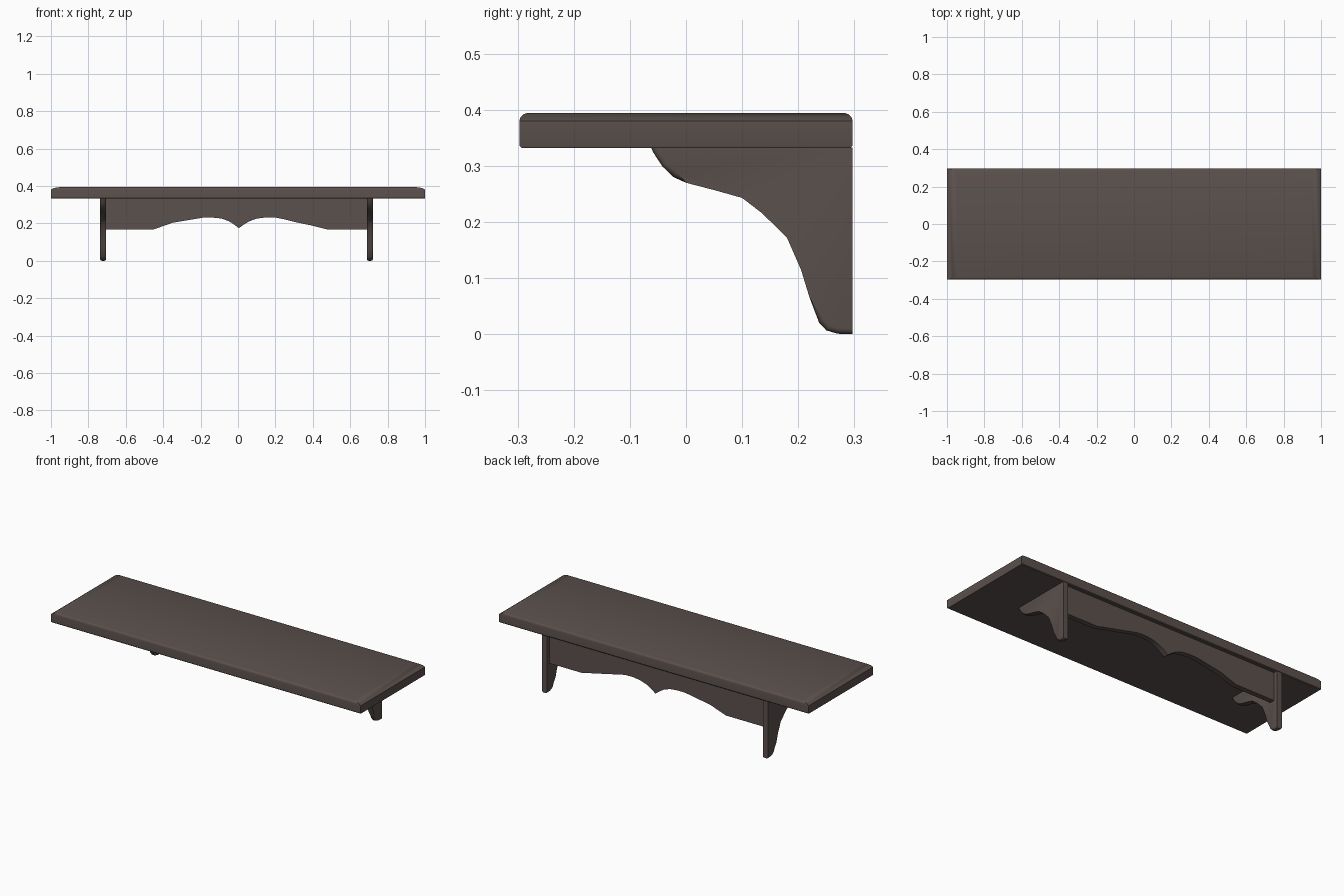
import bpy, bmesh

if "Cube" in bpy.data.objects:
    bpy.data.objects.remove(bpy.data.objects["Cube"])

wood = bpy.data.materials.new("dark brown wood")
wood.diffuse_color = (0.105, 0.082, 0.074, 1)
wood.use_nodes = True
wood.node_tree.nodes["Principled BSDF"].inputs["Base Color"].default_value = wood.diffuse_color


def finish(bm, name):
    bmesh.ops.recalc_face_normals(bm, faces=bm.faces[:])
    mesh = bpy.data.meshes.new(name)
    bm.to_mesh(mesh)
    bm.free()
    mesh.materials.append(wood)
    ob = bpy.data.objects.new(name, mesh)
    bpy.context.collection.objects.link(ob)
    bpy.ops.object.select_all(action='DESELECT')
    ob.select_set(True)
    bpy.context.view_layer.objects.active = ob
    bpy.ops.object.shade_smooth_by_angle(angle=0.6)
    return ob


def extruded(points):
    """Solid between two copies of an outline, given as (near, far) pairs."""
    bm = bmesh.new()
    a = [bm.verts.new(p) for p, q in points]
    b = [bm.verts.new(q) for p, q in points]
    n = len(a)
    bm.faces.new(a)
    bm.faces.new(b[::-1])
    for i in range(n):
        j = (i + 1) % n
        bm.faces.new((a[i], b[i], b[j], a[j]))
    return bm


# Shelf board: stacked rectangles with a rounded top edge, wider on the ends
rings = [(0.998, 0.293, 0.332), (1.0, 0.297, 0.336), (1.0, 0.297, 0.380),
         (0.988, 0.295, 0.387), (0.968, 0.290, 0.392), (0.948, 0.284, 0.394)]
bm = bmesh.new()
loops = [[bm.verts.new((sx * hx, sy * hy, z))
          for sx, sy in ((-1, -1), (1, -1), (1, 1), (-1, 1))] for hx, hy, z in rings]
for lo, hi in zip(loops, loops[1:]):
    for i in range(4):
        j = (i + 1) % 4
        bm.faces.new((lo[i], lo[j], hi[j], hi[i]))
bm.faces.new(loops[0][::-1])
bm.faces.new(loops[-1])
finish(bm, "shelf_board")

# Curved brackets with a rounded front edge
curve = [(-0.062, 0.333), (-0.059, 0.325), (-0.042, 0.299), (-0.022, 0.280), (0.0, 0.270),
         (0.05, 0.257), (0.10, 0.243), (0.14, 0.225), (0.163, 0.203), (0.180, 0.172),
         (0.205, 0.115), (0.220, 0.066), (0.237, 0.021), (0.250, 0.007), (0.270, 0.001),
         (0.297, 0.0)]
outline = curve + [(0.297, 0.333)]
for name, x in (("left_bracket", -0.721), ("right_bracket", 0.705)):
    t = 0.0165
    bm = extruded([((x - t, y, z), (x + t, y, z)) for y, z in outline])
    edges = []
    for e in bm.edges:
        p, q = e.verts[0].co, e.verts[1].co
        along = abs(p.x - q.x) < 1e-6
        back = p.y > 0.296 and q.y > 0.296
        top = p.z > 0.332 and q.z > 0.332
        if along and not back and not top:
            edges.append(e)
    bmesh.ops.bevel(bm, geom=edges, offset=0.010, segments=3, profile=0.5,
                    affect='EDGES', clamp_overlap=True)
    finish(bm, name)

# Scalloped back panel between the brackets
scallop = [(-0.71, 0.168), (-0.45, 0.168), (-0.35, 0.203), (-0.25, 0.220), (-0.19, 0.230),
           (-0.14, 0.231), (-0.09, 0.226), (-0.05, 0.212), (-0.02, 0.193), (0.005, 0.174),
           (0.03, 0.193), (0.06, 0.211), (0.10, 0.225), (0.15, 0.232), (0.20, 0.231),
           (0.25, 0.221), (0.31, 0.206), (0.40, 0.187), (0.475, 0.168), (0.70, 0.168)]
panel = scallop + [(0.70, 0.333), (-0.71, 0.333)]
finish(extruded([((x, 0.245, z), (x, 0.275, z)) for x, z in panel]), "scalloped_back_panel")
